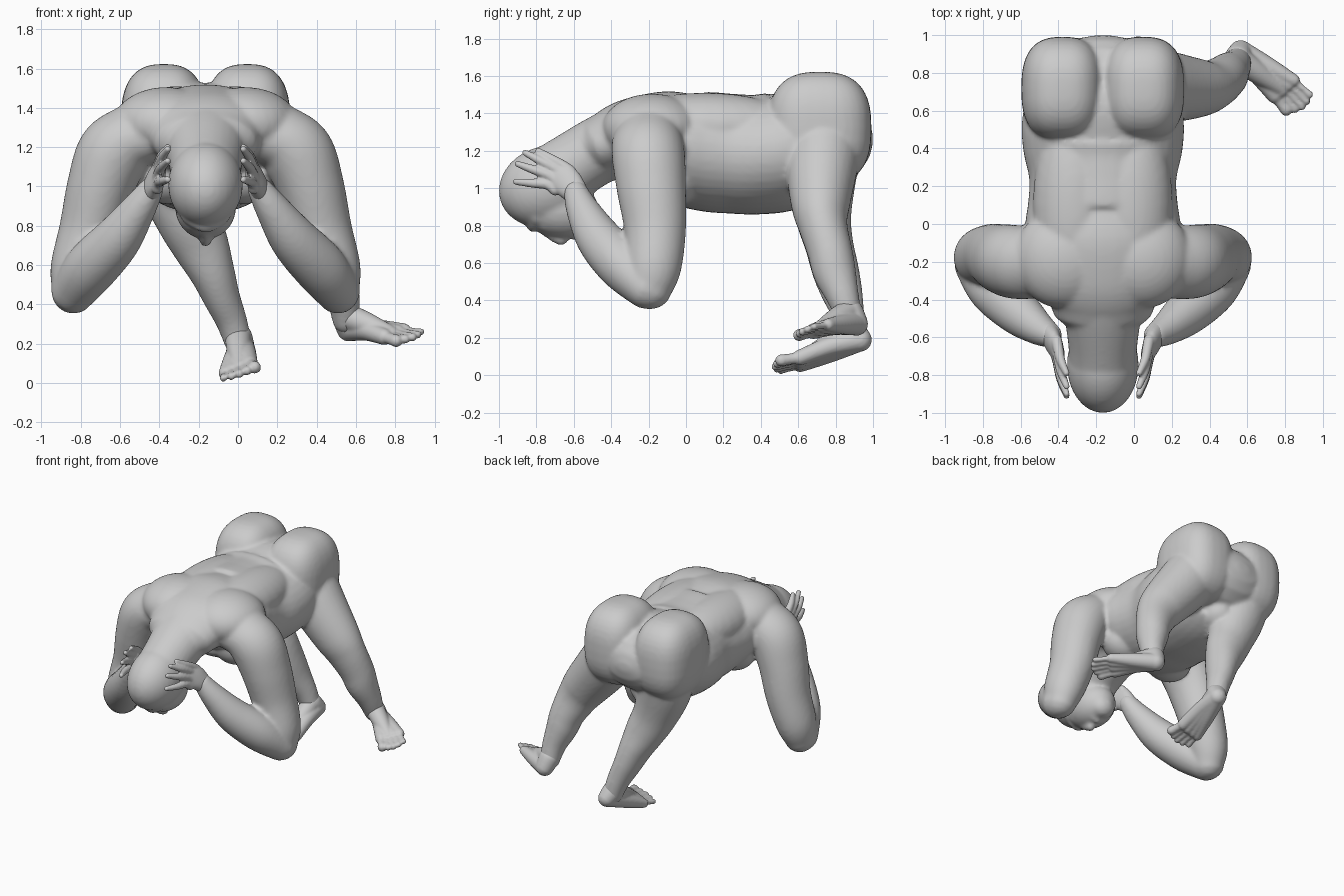
import bpy, bmesh, math
from mathutils import Vector, Matrix

if "Cube" in bpy.data.objects:
    bpy.data.objects.remove(bpy.data.objects["Cube"])

CX = -0.165  # symmetry plane of the trunk, head and arms


def spow(v, p):
    return math.copysign(abs(v) ** p, v)


def catmull(p, n=6):
    out = []
    for i in range(len(p) - 1):
        a, b, c, d = p[max(i - 1, 0)], p[i], p[i + 1], p[min(i + 2, len(p) - 1)]
        for k in range(n):
            t = k / n
            out.append([0.5 * (2 * q + (r - o) * t + (2 * o - 5 * q + 4 * r - s) * t * t
                               + (3 * q - o - 3 * r + s) * t ** 3) for o, q, r, s in zip(a, b, c, d)])
    return out + [list(p[-1])]


def tube(bm, pts, ref=(1, 0, 0), seg=28):
    """Round-ended loft; each point is x, y, z, radius along ref[, other radius]."""
    s = catmull([tuple(p) if len(p) == 5 else tuple(p) + (p[3],) for p in pts])
    P = [Vector(q[:3]) for q in s]
    T = [(P[min(i + 1, len(P) - 1)] - P[max(i - 1, 0)]).normalized() for i in range(len(P))]
    rings = [(P[i], T[i], s[i][3], s[i][4]) for i in range(len(P))]

    def cap(i, sign):
        r = min(s[i][3], s[i][4])
        return [(P[i] + T[i] * sign * r * math.sin(a), T[i], s[i][3] * math.cos(a), s[i][4] * math.cos(a))
                for a in (0.4, 0.8, 1.15, 1.45)]
    rings = cap(0, -1)[::-1] + rings + cap(-1, 1)
    loops = []
    for c, t, ra, rb in rings:
        u = (Vector(ref) - t * t.dot(Vector(ref))).normalized()
        v = t.cross(u)
        loops.append([bm.verts.new(c + u * ra * math.cos(2 * math.pi * k / seg)
                                   + v * rb * math.sin(2 * math.pi * k / seg)) for k in range(seg)])
    for a, b in zip(loops, loops[1:]):
        for k in range(seg):
            bm.faces.new((a[k], a[(k + 1) % seg], b[(k + 1) % seg], b[k]))
    bm.faces.new(loops[0][::-1])
    bm.faces.new(loops[-1])


def ball(bm, c, r, tilt=0, p=1.0):
    """Ellipsoid, tilted about x; p below 1 makes it boxier."""
    vs = bmesh.ops.create_uvsphere(bm, u_segments=32, v_segments=20, radius=1)['verts']
    rot = Matrix.Rotation(math.radians(tilt), 3, 'X')
    for v in vs:
        v.co = rot @ Vector([spow(q, p) * k for q, k in zip(v.co, r)]) + Vector(c)


def skin(name, bm, voxel, smooth):
    """Fuse overlapping forms into one smooth skin."""
    bmesh.ops.recalc_face_normals(bm, faces=bm.faces)
    me = bpy.data.meshes.new(name)
    bm.to_mesh(me)
    bm.free()
    ob = bpy.data.objects.new(name, me)
    bpy.context.collection.objects.link(ob)
    m = ob.modifiers.new('fuse', 'REMESH')
    m.mode, m.voxel_size, m.use_smooth_shade = 'VOXEL', voxel, True
    m = ob.modifiers.new('soften', 'SMOOTH')
    m.factor, m.iterations = 0.5, smooth
    dg = bpy.context.evaluated_depsgraph_get()
    baked = bpy.data.meshes.new_from_object(ob.evaluated_get(dg))
    ob.modifiers.clear()
    ob.data = baked
    for f in baked.polygons:
        f.use_smooth = True


body = bmesh.new()

# trunk, from the shoulders back to the pelvis
tube(body, [(CX, y, z, rx, rz) for y, z, rx, rz in (
    (-0.42, 1.24, .28, .17), (-0.30, 1.28, .35, .20), (-0.13, 1.27, .40, .255), (0.0, 1.215, .41, .305),
    (0.12, 1.195, .395, .32), (0.24, 1.185, .39, .32), (0.38, 1.18, .42, .32),
    (0.52, 1.20, .43, .32), (0.64, 1.25, .41, .285), (0.76, 1.26, .37, .24))], seg=40)

# neck
tube(body, [(CX, -0.30, 1.27, .26, .20), (CX, -0.47, 1.20, .21, .18), (CX, -0.62, 1.11, .185, .18),
            (CX, -0.72, 1.05, .18, .18)])

# head: skull, face, chin, nose, brow, mouth
ball(body, (CX, -0.745, 1.01), (.19, .26, .215), 18)
ball(body, (CX, -0.68, 0.895), (.155, .22, .16), -12)
ball(body, (CX, -0.54, 0.83), (.09, .08, .085))
tube(body, [(CX, -0.77, .775, .02), (CX, -0.70, .735, .027), (CX, -0.665, .725, .032)])
tube(body, [(CX - .10, -0.80, .84, .025), (CX, -0.82, .795, .03), (CX + .10, -0.80, .84, .025)], (0, 1, 0))
tube(body, [(CX - .04, -0.60, .755, .018), (CX, -0.60, .745, .022), (CX + .04, -0.60, .755, .018)], (0, 1, 0))

for s in (-1, 1):
    def X(d):
        return CX + s * d

    # buttocks, back muscles and chest
    ball(body, (X(.213), .715, 1.32), (.219, .277, .303), 0, .76)
    ball(body, (X(.15), .10, 1.325), (.22, .52, .185))
    ball(body, (X(.20), -.18, 1.32), (.27, .27, .185))
    ball(body, (X(.19), -.06, 1.06), (.18, .15, .15))
    # eyes
    ball(body, (X(.065), -.755, .80), (.034, .028, .03))
    # upper arm and forearm
    tube(body, [(X(.28), -.23, 1.29, .15, .18), (X(.38), -.21, 1.25, .165, .19), (X(.47), -.20, 1.165, .185, .195),
                (X(.535), -.185, 1.0, .17, .185), (X(.59), -.165, .78, .155, .165),
                (X(.65), -.175, .58, .14, .15), (X(.672), -.20, .465, .112, .125)], seg=32)
    tube(body, [(X(.672), -.215, .47, .115), (X(.58), -.34, .59, .135), (X(.45), -.465, .73, .122),
                (X(.345), -.55, .88, .09), (X(.28), -.59, .98, .066)])

    # hand laid against the side of the head
    hand = bmesh.new()
    tube(hand, [(X(.285), -.575, .96, .054, .062), (X(.258), -.635, 1.03, .045, .082),
                (X(.235), -.69, 1.075, .034, .078)])
    for ky, kz, ty, tz in ((-.655, 1.12, -.79, 1.20), (-.70, 1.105, -.86, 1.19),
                           (-.735, 1.07, -.90, 1.13), (-.74, 1.02, -.91, 1.035)):
        tube(hand, [(X(.245), ky + .04, kz - .03, .03), (X(.237), ky, kz, .028),
                    (X(.222), (ky + ty) / 2, (kz + tz) / 2, .024), (X(.192), ty, tz, .017)], seg=14)
    skin('left_hand' if s > 0 else 'right_hand', hand, .008, 3)

# legs, both swept toward +x
tube(body, [(.05, .745, 1.28, .20), (.18, .725, 1.10, .195, .19), (.34, .72, .90, .17, .155),
            (.41, .735, .79, .15, .13), (.47, .77, .66, .125, .12), (.50, .795, .55, .11, .115),
            (.535, .835, .43, .085, .09), (.55, .87, .32, .07)])
tube(body, [(-.375, .75, 1.28, .20), (-.33, .73, 1.05, .195, .18), (-.26, .735, .85, .165, .15),
            (-.19, .765, .70, .145, .13), (-.13, .80, .56, .115, .125), (-.085, .835, .44, .095, .11),
            (-.035, .87, .32, .08, .085), (.0, .89, .21, .07)])
# groin
ball(body, (CX, .70, 1.02), (.12, .14, .12))
skin('body', body, .014, 6)


def foot(name, ankle, heel, inner, outer, tip_in, tip_out):
    bm = bmesh.new()
    A, H, I, O, TI, TO = map(Vector, (ankle, heel, inner, outer, tip_in, tip_out))
    side = (O - I).normalized()
    fwd = ((TI + TO - I - O) / 2).normalized()
    # ankle, heel and instep
    tube(bm, [(*A, .072), (*(A * .6 + H * .4), .07), (*H, .064)], side)
    for k in (0, .35, .7, 1):
        b = I.lerp(O, k)
        tube(bm, [(*H, .062), (*(H.lerp(b, .5) + Vector((0, 0, .012 * (1 - k)))), .052), (*b, .042 - .008 * k)], side)
    tube(bm, [(*A, .068), (*A.lerp(I.lerp(O, .4), .45), .06), (*I.lerp(O, .4), .038)], side)
    # toes
    for k in range(5):
        t = k / 4
        b = I.lerp(O, t)
        e = TI.lerp(TO, t) + fwd * .03 * math.sin(math.pi * t)
        r = .033 if k == 0 else .025 - .0015 * k
        tube(bm, [(*b, r), (*b.lerp(e, .55), r * .9), (*e, r)], side, 14)
    skin(name, bm, .008, 4)


foot('left_foot', (.55, .875, .34), (.565, .91, .275), (.745, .68, .235), (.845, .76, .27),
     (.805, .605, .215), (.93, .685, .26))
foot('right_foot', (.0, .89, .235), (.02, .93, .19), (.06, .61, .095), (-.065, .61, .05),
     (.085, .51, .08), (-.075, .505, .025))
